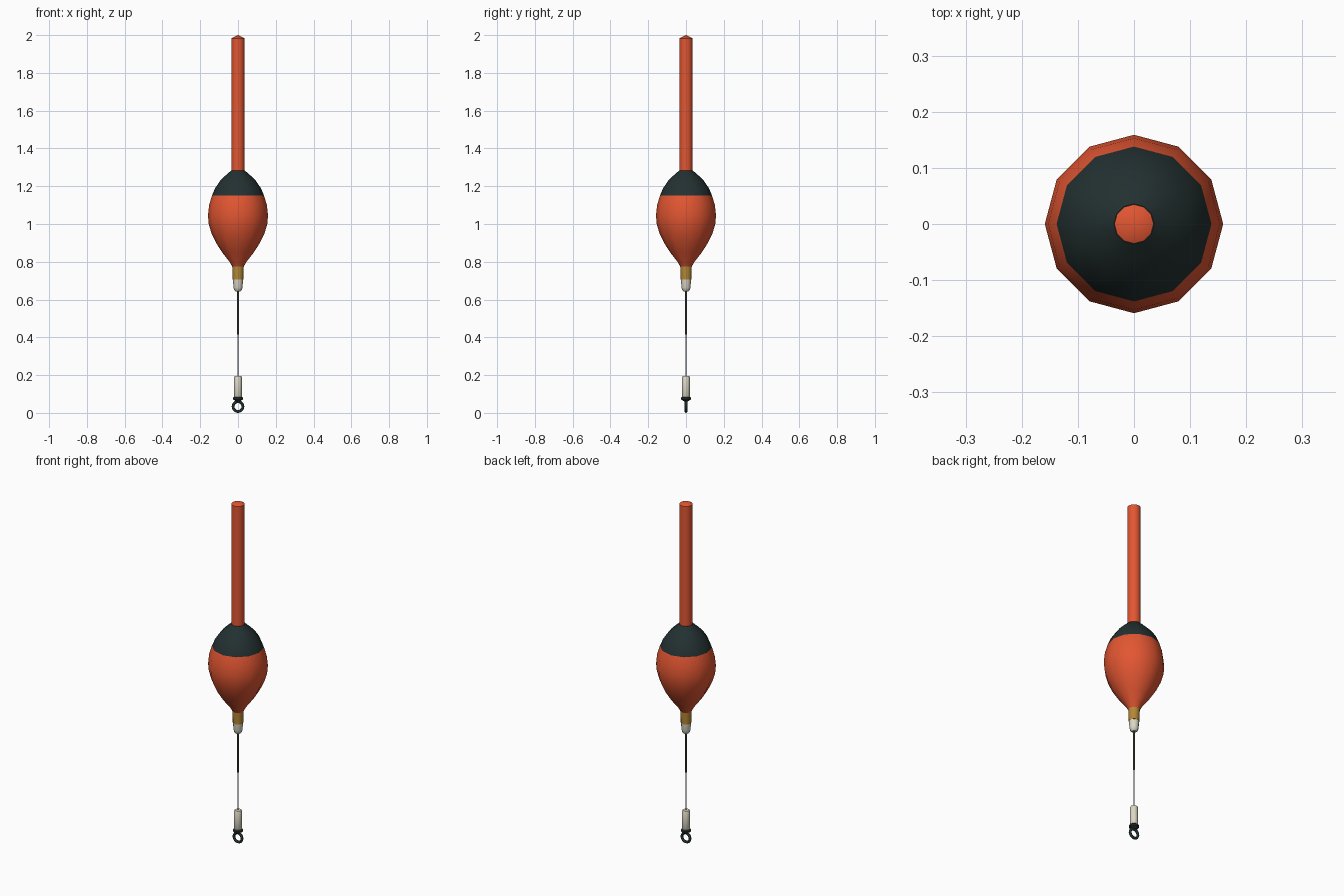
import bpy, bmesh, math

if "Cube" in bpy.data.objects:
    bpy.data.objects.remove(bpy.data.objects["Cube"])


def material(name, rgb):
    m = bpy.data.materials.new(name)
    m.diffuse_color = (*rgb, 1)
    m.use_nodes = True
    m.node_tree.nodes["Principled BSDF"].inputs["Base Color"].default_value = m.diffuse_color
    return m


ORANGE = material("orange", (0.76, 0.093, 0.032))
DARK = material("dark slate", (0.017, 0.030, 0.030))
BRASS = material("brass", (0.46, 0.24, 0.035))
IVORY = material("ivory", (0.72, 0.69, 0.56))
BLACK = material("dark wire", (0.035, 0.033, 0.026))
STEEL = material("steel", (0.30, 0.29, 0.26))


def finish(bm, name, mats, angle=40):
    bmesh.ops.recalc_face_normals(bm, faces=bm.faces)
    me = bpy.data.meshes.new(name)
    bm.to_mesh(me)
    bm.free()
    ob = bpy.data.objects.new(name, me)
    bpy.context.collection.objects.link(ob)
    for m in mats:
        me.materials.append(m)
    bpy.ops.object.select_all(action='DESELECT')
    ob.select_set(True)
    bpy.context.view_layer.objects.active = ob
    bpy.ops.object.shade_smooth_by_angle(angle=math.radians(angle))
    return ob


def lathe(name, profile, *mats, sides=12, split=None):
    """Turn (radius, z) points round z; faces above split get the second material."""
    bm = bmesh.new()
    rings = []
    for r, z in profile:
        if r == 0:
            rings.append([bm.verts.new((0, 0, z))] * sides)
        else:
            rings.append([bm.verts.new((r * math.cos(i * math.tau / sides),
                                        r * math.sin(i * math.tau / sides), z))
                          for i in range(sides)])
    for a, b in zip(rings, rings[1:]):
        for i in range(sides):
            j = (i + 1) % sides
            bm.faces.new(list(dict.fromkeys((a[i], a[j], b[j], b[i]))))
    for ring in (rings[0], rings[-1]):
        if ring[0] is not ring[1]:
            bm.faces.new(ring)
    if split is not None:
        for f in bm.faces:
            f.material_index = int(f.calc_center_median().z > split)
    return finish(bm, name, mats)


# Antenna with a shallow conical tip
lathe("antenna", [(0.035, 1.26), (0.035, 1.983), (0, 2.0)], ORANGE)

# Pear-shaped body, dark above the paint line
lathe("float_body",
      [(0.028, 0.77), (0.045, 0.80), (0.084, 0.85), (0.116, 0.90), (0.140, 0.95),
       (0.155, 1.0), (0.159, 1.045), (0.153, 1.10), (0.138, 1.15), (0.121, 1.19),
       (0.095, 1.228), (0.066, 1.257), (0.036, 1.283)],
      ORANGE, DARK, split=1.15)

# Collar and rounded end cap under the body
lathe("brass_collar", [(0.028, 0.705), (0.031, 0.787)], BRASS)
lathe("end_cap", [(0.012, 0.643), (0.020, 0.650), (0.024, 0.665), (0.027, 0.707)], IVORY)

# Two-part stem
lathe("upper_stem", [(0.0055, 0.415), (0.0055, 0.65)], BLACK)
lathe("lower_stem", [(0.0038, 0.18), (0.0038, 0.42)], STEEL)

# Sleeve bead and the flange of the line eye
lathe("sleeve", [(0.018, 0.080), (0.021, 0.085), (0.021, 0.188), (0.018, 0.194)], IVORY)
lathe("eye_flange", [(0.010, 0.060), (0.017, 0.066), (0.027, 0.071), (0.027, 0.080),
                     (0.020, 0.086)], DARK)

# Line eye: a ring facing the front
bm = bmesh.new()
N, M, R, r = 20, 8, 0.026, 0.0075
v = [[bm.verts.new(((R + r * math.cos(b)) * math.cos(a), r * math.sin(b),
                    0.0335 + (R + r * math.cos(b)) * math.sin(a)))
      for b in (k * math.tau / M for k in range(M))]
     for a in (i * math.tau / N for i in range(N))]
for i in range(N):
    for k in range(M):
        i2, k2 = (i + 1) % N, (k + 1) % M
        bm.faces.new((v[i][k], v[i2][k], v[i2][k2], v[i][k2]))
finish(bm, "line_eye", [DARK], 60)
